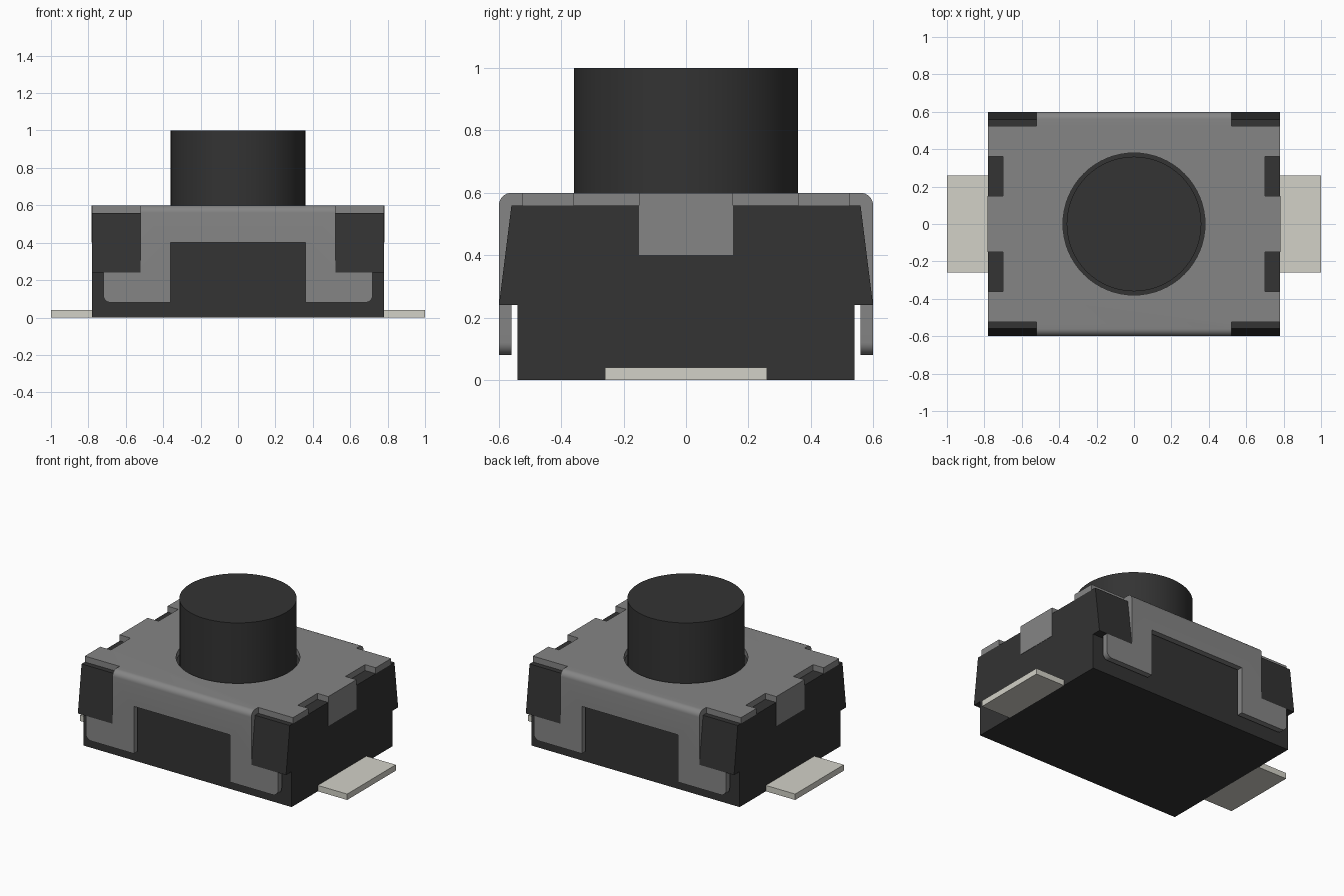
import bpy, bmesh
from math import sin, cos, pi
from mathutils import Vector

cube = bpy.data.objects.get("Cube")
if cube:
    bpy.data.objects.remove(cube, do_unlink=True)


def material(name, rgb):
    m = bpy.data.materials.new(name)
    m.use_nodes = True
    m.diffuse_color = (*rgb, 1)
    m.node_tree.nodes["Principled BSDF"].inputs["Base Color"].default_value = (*rgb, 1)
    return m


BLACK = material("black plastic", (0.033, 0.033, 0.033))
STEEL = material("grey steel", (0.235, 0.235, 0.235))
TIN = material("pale tin", (0.645, 0.637, 0.572))


def arc(cx, cy, r, start, end, steps=8):
    """Points along a circular arc, angles in quarter turns."""
    angles = [(start + (end - start) * i / steps) * pi / 2 for i in range(steps + 1)]
    return [(cx + r * cos(a), cy + r * sin(a)) for a in angles]


def prism(bm, outline, axis, lo, hi):
    """Extrude a 2D outline along x, y or z from lo to hi."""
    def place(p, d):
        return {"x": (d, p[0], p[1]), "y": (p[0], d, p[1]), "z": (p[0], p[1], d)}[axis]
    ends = [[bm.verts.new(place(p, d)) for p in outline] for d in (lo, hi)]
    faces = [bm.faces.new(e) for e in ends]
    for i in range(len(outline)):
        j = (i + 1) % len(outline)
        faces.append(bm.faces.new((ends[0][i], ends[0][j], ends[1][j], ends[1][i])))
    bmesh.ops.recalc_face_normals(bm, faces=faces)


def box(bm, x0, x1, y0, y1, z0, z1):
    prism(bm, [(x0, y0), (x1, y0), (x1, y1), (x0, y1)], "z", z0, z1)


def finish(bm, name, mat=None):
    mesh = bpy.data.meshes.new(name)
    bm.to_mesh(mesh)
    bm.free()
    obj = bpy.data.objects.new(name, mesh)
    bpy.context.collection.objects.link(obj)
    if mat:
        mesh.materials.append(mat)
    return obj


def select(obj):
    bpy.ops.object.select_all(action="DESELECT")
    obj.select_set(True)
    bpy.context.view_layer.objects.active = obj


def mirrored(half):
    """Complete a profile that runs up the +u side."""
    return half + [(-u, v) for u, v in reversed(half)]


W = 0.78      # half width of the housing
TOP = 0.56    # underside of the steel cover

# Housing: plain middle, flared corner blocks at both ends
bm = bmesh.new()
box(bm, -0.52, 0.52, -0.54, 0.54, 0, TOP)
flared = mirrored([(0.54, 0), (0.54, 0.24), (0.6, 0.24), (0.56, TOP)])
prism(bm, flared, "x", 0.52, W)
prism(bm, flared, "x", -W, -0.52)
finish(bm, "housing", BLACK)

# Cover: bent sheet, to be trimmed by the cutter
bm = bmesh.new()
outer = [(0.6, 0.08)] + arc(0.56, 0.56, 0.04, 0, 1)
prism(bm, mirrored(outer) + [(-0.56, 0.08), (-0.56, TOP), (0.56, TOP), (0.56, 0.08)],
      "x", -W, W)
cover = finish(bm, "steel_cover", STEEL)

# Cutter: wall window, button hole, corner reliefs and side notches
bm = bmesh.new()
prism(bm, [(-0.36, 0), (0.36, 0), (0.36, 0.4), (-0.36, 0.4)], "y", -0.7, 0.7)
prism(bm, arc(0, 0, 0.38, 0, 4, 64)[:-1], "z", 0.5, 0.7)
relief = ([(0.52, 0.7), (0.52, 0.24), (0.72, 0.24)] + arc(0.68, 0.12, 0.04, 0, -1)
          + [(0.68, 0), (0.9, 0), (0.9, 0.7)])
for sx in (-1, 1):
    for sy in (-1, 1):
        prism(bm, [(sx * x, z) for x, z in relief], "y", sy * 0.525, sy * 0.7)
        box(bm, sx * 0.7, sx * 0.9, sy * 0.15, sy * 0.36, 0.5, 0.7)
cutter = finish(bm, "cover_cutter")
cutter.hide_render = True

select(cover)
cut = cover.modifiers.new("trim", "BOOLEAN")
cut.operation = "DIFFERENCE"
cut.solver = "EXACT"
cut.object = cutter
bpy.ops.object.modifier_apply(modifier=cut.name)
bpy.data.objects.remove(cutter, do_unlink=True)
bpy.ops.object.shade_smooth_by_angle()

# Side tabs of the cover and solder terminals
for side, s in (("left", 1), ("right", -1)):
    bm = bmesh.new()
    box(bm, s * 0.775, s * 0.782, -0.15, 0.15, 0.4, 0.6)
    finish(bm, side + "_cover_tab", STEEL)
    bm = bmesh.new()
    box(bm, s * W, s, -0.26, 0.26, 0, 0.04)
    finish(bm, side + "_terminal", TIN)

# Push button
bm = bmesh.new()
prism(bm, arc(0, 0, 0.36, 0, 4, 64)[:-1], "z", 0.5, 1)
button = finish(bm, "push_button", BLACK)
select(button)
bpy.ops.object.shade_smooth_by_angle()
